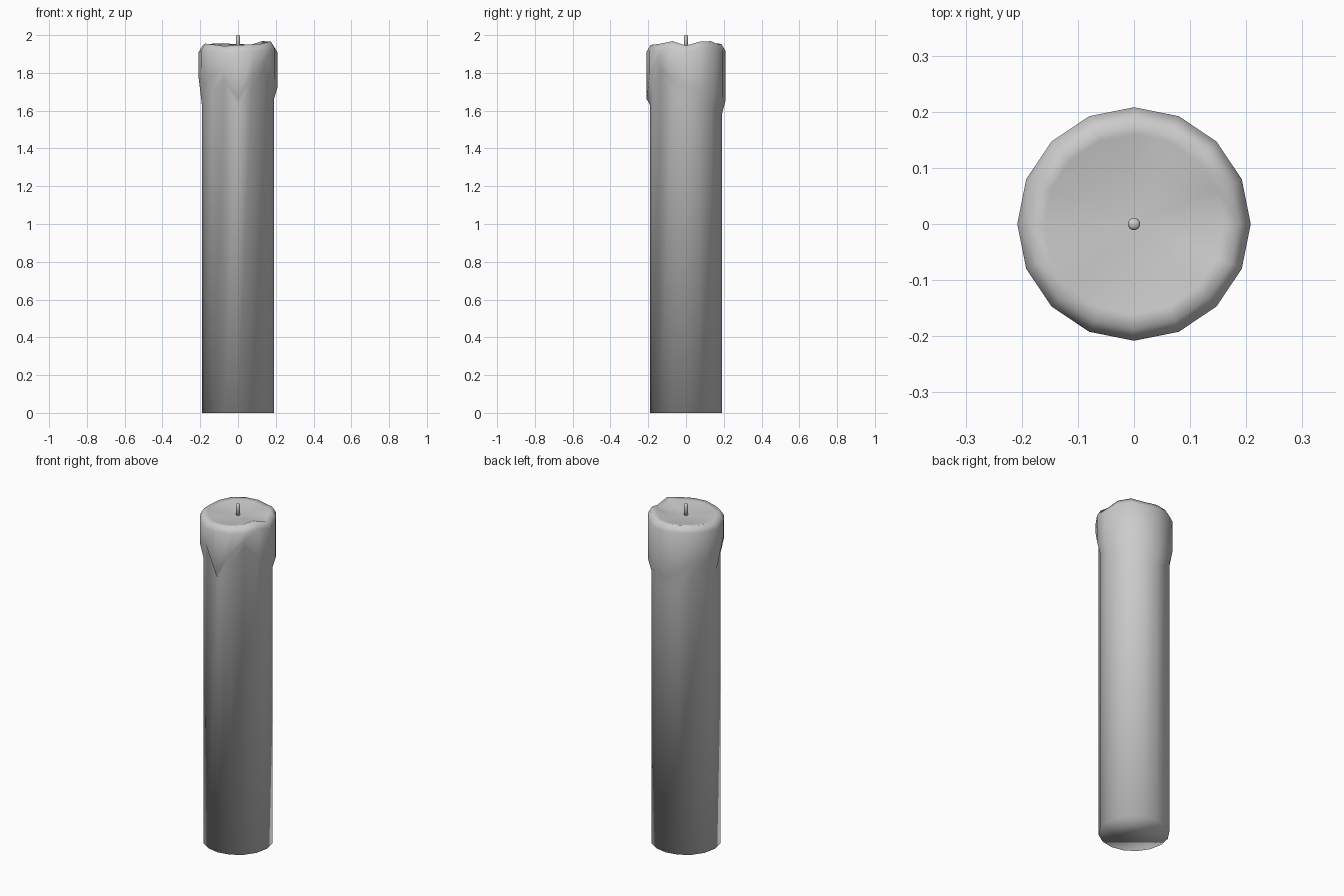
import bpy, bmesh, math

if "Cube" in bpy.data.objects:
    bpy.data.objects.remove(bpy.data.objects["Cube"])

N = 16  # sides, counted anticlockwise from +x
# height where the melted wax meets the plain shaft, and where it bulges out fully
DRIP_LOW = [1.66, 1.64, 1.62, 1.60, 1.58, 1.60, 1.66, 1.64, 1.62,
            1.74, 1.70, 1.76, 1.63, 1.72, 1.83, 1.70]
DRIP_HIGH = [1.72, 1.70, 1.69, 1.67, 1.65, 1.68, 1.74, 1.74, 1.77,
             1.83, 1.78, 1.82, 1.66, 1.79, 1.88, 1.77]
# uneven top rim
RIM = [1.945, 1.965, 1.968, 1.95, 1.953, 1.955, 1.955, 1.95, 1.945,
       1.955, 1.95, 1.942, 1.948, 1.95, 1.955, 1.968]


def ring(bm, radius, heights):
    return [bm.verts.new((radius * math.cos(2 * math.pi * i / N),
                          radius * math.sin(2 * math.pi * i / N), heights[i]))
            for i in range(N)]


def finish(bm, name):
    bmesh.ops.recalc_face_normals(bm, faces=bm.faces)
    for f in bm.faces:
        f.smooth = True
    mesh = bpy.data.meshes.new(name)
    bm.to_mesh(mesh)
    bm.free()
    obj = bpy.data.objects.new(name, mesh)
    bpy.context.collection.objects.link(obj)
    return obj


# Wax body: shaft, drips, rounded rim and shallow melt pool
bm = bmesh.new()
rings = [ring(bm, 0.19, [0.0] * N),
         ring(bm, 0.19, DRIP_LOW),
         ring(bm, 0.208, DRIP_HIGH),
         ring(bm, 0.208, [z - 0.035 for z in RIM]),
         ring(bm, 0.187, RIM),
         ring(bm, 0.16, [z - 0.004 for z in RIM]),
         ring(bm, 0.105, [1.938] * N)]
for a, b in zip(rings, rings[1:]):
    for i in range(N):
        j = (i + 1) % N
        bm.faces.new((a[i], a[j], b[j], b[i]))
bm.faces.new(rings[0][::-1])
centre = bm.verts.new((0, 0, 1.935))
for i in range(N):
    bm.faces.new((rings[-1][i], rings[-1][(i + 1) % N], centre))
finish(bm, "wax_body")

# Wick with a slightly rounded tip
bm = bmesh.new()
wick = [ring(bm, 0.011, [1.92] * N), ring(bm, 0.011, [1.995] * N),
        ring(bm, 0.007, [2.0] * N)]
for a, b in zip(wick, wick[1:]):
    for i in range(N):
        j = (i + 1) % N
        bm.faces.new((a[i], a[j], b[j], b[i]))
bm.faces.new(wick[0][::-1])
bm.faces.new(wick[-1])
finish(bm, "wick")
